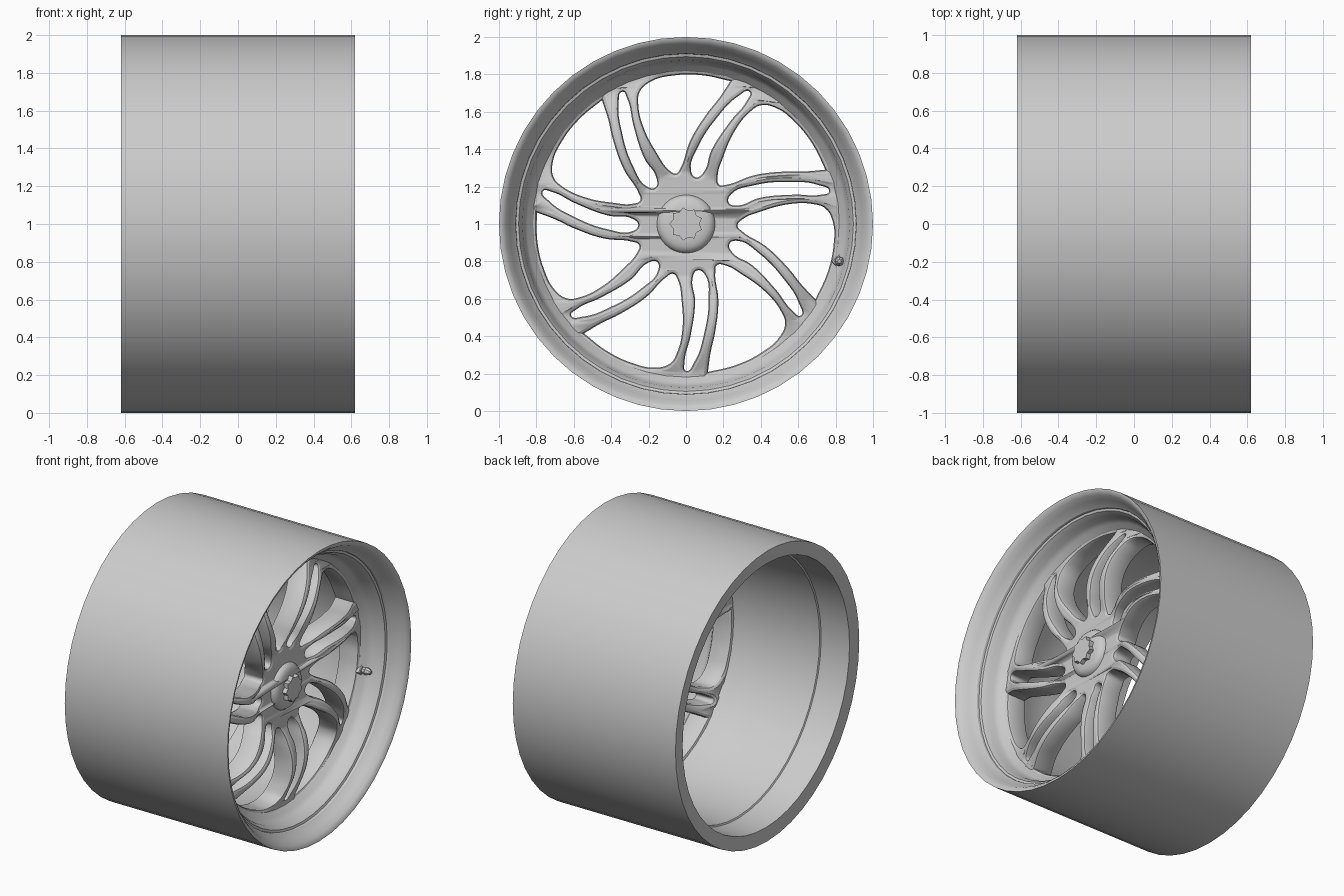
import bpy, bmesh
from math import sin, cos, pi, radians, tau, hypot

if "Cube" in bpy.data.objects:
    bpy.data.objects.remove(bpy.data.objects["Cube"])

N = 7            # spoke pairs
SEG = 48         # rim segments


def finish(obj, angle=32):
    bpy.ops.object.select_all(action='DESELECT')
    obj.select_set(True)
    bpy.context.view_layer.objects.active = obj
    if obj.type == 'CURVE':
        bpy.ops.object.convert(target='MESH')
    bpy.ops.object.shade_smooth_by_angle(angle=radians(angle))


def lathe(name, profile, centre=(0, 0, 1), seg=SEG, closed=False, radius=lambda i, r: r):
    """Revolve (x, r) points about the wheel axis."""
    bm = bmesh.new()
    rings = []
    for x, r in profile:
        rings.append([bm.verts.new((x, radius(i, r) * cos(tau * i / seg),
                                    radius(i, r) * sin(tau * i / seg))) for i in range(seg)])
    pairs = list(zip(rings, rings[1:] + rings[:1])) if closed else list(zip(rings, rings[1:]))
    for a, b in pairs:
        for i in range(seg):
            j = (i + 1) % seg
            bm.faces.new((a[i], a[j], b[j], b[i]))
    if not closed:
        bm.faces.new(rings[0])
        bm.faces.new(rings[-1])
    bmesh.ops.recalc_face_normals(bm, faces=bm.faces)
    me = bpy.data.meshes.new(name)
    bm.to_mesh(me)
    bm.free()
    obj = bpy.data.objects.new(name, me)
    obj.location = centre
    bpy.context.collection.objects.link(obj)
    finish(obj)
    return obj


# Barrel and stepped front lip
lathe("rim", [(-.62, 1), (.62, 1), (.617, .985), (.60, .966), (.565, .945), (.53, .925),
              (.515, .912), (.50, .91), (.495, .895), (.46, .875), (.42, .868), (.39, .85),
              (.37, .825), (.35, .812), (.22, .815), (.17, .84), (.0, .87), (-.395, .89),
              (-.40, .90), (-.61, .908)], closed=True)

# Spoke disc: filled outline with curved windows and slots
# (radius, degrees, is sharp corner) read clockwise from the bottom spoke
WINDOW = [(.275, -104.5, 0), (.30, -98.5, 0), (.41, -93.3, 0), (.57, -92, 0), (.69, -94, 0),
          (.75, -96.5, 0), (.785, -102, 0), (.797, -111, 0), (.80, -122, 0), (.80, -133, 1),
          (.70, -130.6, 0), (.60, -126.4, 0), (.444, -118.5, 0), (.30, -110, 0)]
SLOT_PATH = [(.29, -76.2, .034), (.416, -78.2, .037), (.598, -84.2, .036), (.74, -88.6, .026)]
half = [(r, a, w / r * 180 / pi) for r, a, w in SLOT_PATH]
SLOT = ([(r, a + d, 0) for r, a, d in half] + [(.785, -90, 0)]
        + [(r, a - d, 0) for r, a, d in reversed(half)] + [(.255, -76, 0)])

cu = bpy.data.curves.new("spokes", 'CURVE')
cu.dimensions = '2D'
cu.fill_mode = 'BOTH'
cu.resolution_u = 6
cu.extrude = .055
cu.bevel_depth = .02
cu.bevel_resolution = 1
cu.offset = -.02


def outline(points, turn=0):
    sp = cu.splines.new('BEZIER')
    sp.bezier_points.add(len(points) - 1)
    sp.use_cyclic_u = True
    for bp, (r, a, sharp) in zip(sp.bezier_points, points):
        t = radians(a) + turn
        bp.co = (r * cos(t), r * sin(t), 0)
        bp.handle_left_type = bp.handle_right_type = 'VECTOR' if sharp else 'AUTO'


outline([(.86, k * 30, 0) for k in range(12)])
for k in range(N):
    outline(WINDOW, tau * k / N)
    outline(SLOT, tau * k / N)
spokes = bpy.data.objects.new("spokes", cu)
spokes.location = (.285, 0, 1)
spokes.rotation_euler = (pi / 2, 0, pi / 2)
bpy.context.collection.objects.link(spokes)
finish(spokes)

# Bow the spokes outward between hub and rim
for v in spokes.data.vertices:
    t = (hypot(v.co.x, v.co.y) - .28) / (.80 - .28)
    if 0 < t < 1:
        v.co.z += .07 * sin(pi * t)

# Hub cap, rear boss and star-shaped centre nut
lathe("hub_cap", [(.30, .165), (.366, .155), (.385, .142), (.395, .12), (.40, .09)], seg=32)
lathe("hub_boss", [(.18, .15), (.20, .19), (.30, .21)], seg=32)
lathe("star_nut", [(.37, .09), (.43, .09)], seg=18,
      radius=lambda i, r: r if i % 2 else r * .8)

# Valve stem on the rim
valve = (0, .82, .80)
lathe("valve_base", [(.33, .045), (.375, .045), (.38, .038)], valve, 4)
lathe("valve_stem", [(.37, .022), (.40, .022), (.405, .026), (.425, .022), (.44, .01)], valve, 8)
